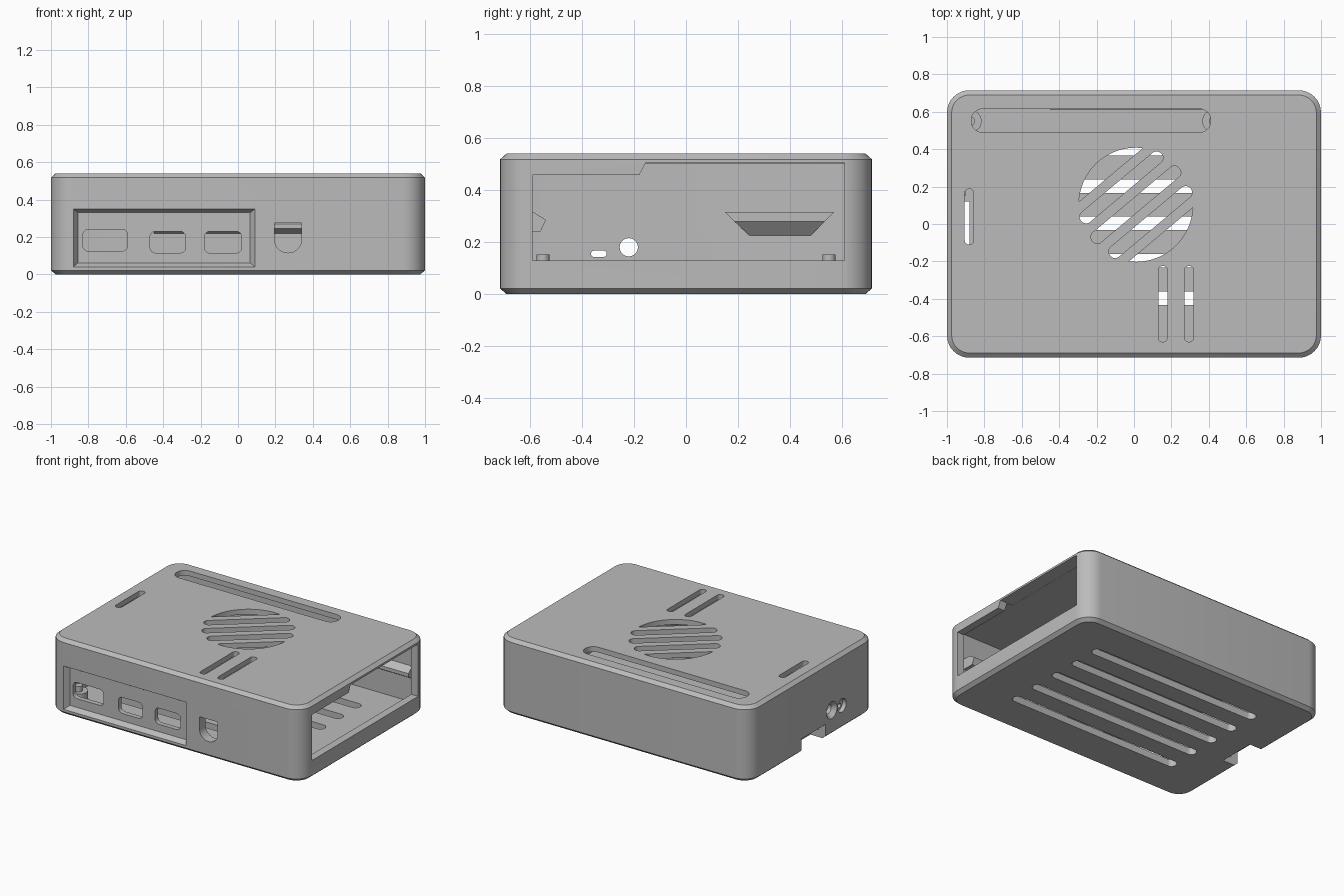
import bpy, bmesh, math
from mathutils import Vector

if "Cube" in bpy.data.objects:
    bpy.data.objects.remove(bpy.data.objects["Cube"])

grey = bpy.data.materials.new("plain grey")
grey.diffuse_color = (0.5, 0.5, 0.5, 1)
grey.use_nodes = True
grey.node_tree.nodes["Principled BSDF"].inputs["Base Color"].default_value = grey.diffuse_color

# ---------- helpers ----------
def loft(name, rings):
    """Solid through equal-length rings of 3D points, capped at both ends."""
    bm = bmesh.new()
    loops = [[bm.verts.new(p) for p in ring] for ring in rings]
    n = len(loops[0])
    for a, b in zip(loops, loops[1:]):
        for i in range(n):
            j = (i + 1) % n
            bm.faces.new((a[i], a[j], b[j], b[i]))
    bm.faces.new(loops[0])
    bm.faces.new(loops[-1])
    bmesh.ops.recalc_face_normals(bm, faces=bm.faces)
    mesh = bpy.data.meshes.new(name)
    bm.to_mesh(mesh)
    bm.free()
    mesh.materials.append(grey)
    ob = bpy.data.objects.new(name, mesh)
    bpy.context.collection.objects.link(ob)
    return ob

def place(pts, axis, d):
    """Put a 2D outline on the plane axis = d."""
    order = {'x': lambda u, v: (d, u, v), 'y': lambda u, v: (u, d, v), 'z': lambda u, v: (u, v, d)}
    return [order[axis](u, v) for u, v in pts]

def prism(name, pts, axis, lo, hi):
    return loft(name, [place(pts, axis, lo), place(pts, axis, hi)])

def rounded(x0, x1, y0, y1, r, seg=8):
    pts = []
    corners = [(x1 - r, y1 - r), (x0 + r, y1 - r), (x0 + r, y0 + r), (x1 - r, y0 + r)]
    for k, (cx, cy) in enumerate(corners):
        for i in range(seg + 1):
            a = math.pi / 2 * (k + i / seg)
            pts.append((cx + r * math.cos(a), cy + r * math.sin(a)))
    return pts

def rect(x0, x1, y0, y1):
    return [(x0, y0), (x1, y0), (x1, y1), (x0, y1)]

def circle(cx, cy, r, n=32):
    return [(cx + r * math.cos(2 * math.pi * i / n), cy + r * math.sin(2 * math.pi * i / n)) for i in range(n)]

def turned(pts, angle, cx, cy):
    c, s = math.cos(angle), math.sin(angle)
    return [(cx + u * c - v * s, cy + u * s + v * c) for u, v in pts]

def cut(body, cutter):
    m = body.modifiers.new("cut", 'BOOLEAN')
    m.operation, m.solver, m.object = 'DIFFERENCE', 'EXACT', cutter
    bpy.context.view_layer.objects.active = body
    bpy.ops.object.modifier_apply(modifier=m.name)
    bpy.data.objects.remove(cutter, do_unlink=True)

# ---------- shell: rounded box with chamfered rims ----------
def shell_ring(inset, z):
    return place(rounded(-1 + inset, 1 - inset, -.715 + inset, .715 - inset, .12 - inset), 'z', z)

case = loft("case", [shell_ring(.025, 0), shell_ring(0, .022), shell_ring(0, .518), shell_ring(.025, .54)])
cut(case, prism("cavity", rounded(-.945, .945, -.645, .655, .05), 'z', .05, .503))

# ---------- right side: large stepped port opening ----------
opening = [(-.59, .13), (.61, .13), (.61, .504), (-.155, .504), (-.18, .457), (-.59, .457)]
cut(case, prism("port_opening", opening, 'x', .9, 1.1))

# ---------- front: bevelled recess and connector holes ----------
outer, inner = rect(-.88, .09, .04, .35), rect(-.855, .065, .062, .33)
cut(case, loft("recess", [place(outer, 'y', -.8), place(outer, 'y', -.715), place(inner, 'y', -.68)]))
for x0, x1, z0, z1 in [(-.83, -.59, .125, .24), (-.47, -.28, .115, .23), (-.18, .02, .115, .23)]:
    cut(case, prism("connector", rounded(x0, x1, z0, z1, .03), 'y', -.8, -.6))
audio = [(.34, .275), (.195, .275)] + [
    (.2675 + .0725 * math.cos(a), .188 + .0725 * math.sin(a))
    for a in [math.pi * (1 + i / 16) for i in range(17)]]
cut(case, prism("audio_hole", audio, 'y', -.8, -.6))

# ---------- left side: card notch, countersunk light holes ----------
cut(case, prism("card_notch", rect(-1.1, -.88, -.15, .12), 'z', -.1, .105))
cut(case, loft("round_hole", [place(circle(-.22, .18, r), 'x', x)
                              for x, r in [(-1.1, .06), (-1, .06), (-.97, .035), (-.9, .035)]]))
cut(case, prism("light_dish", circle(-.335, .17, .048), 'x', -1.1, -.97))
cut(case, prism("light_slot", rounded(-.365, -.305, .143, .167, .011), 'x', -1.1, -.9))

# ---------- lid slots ----------
for x0, x1, y0, y1, r in [(-.87, .41, .49, .615, .06), (-.905, -.857, -.11, .187, .022),
                          (.13, .178, -.63, -.225, .022), (.27, .318, -.63, -.225, .022)]:
    cut(case, prism("lid_slot", rounded(x0, x1, y0, y1, r), 'z', .45, .6))

# ---------- round fan grille: three bars and two arc segments ----------
tilt = math.radians(40)
for off, half in [(-.121, .28), (0, .303), (.121, .28)]:
    cut(case, prism("grille_slot", turned(rounded(-half, half, off - .034, off + .034, .033), tilt, .01, .103),
                    'z', .45, .6))
for side in (0, math.pi):
    a0 = math.asin(.208 / .305)
    arc = [(.305 * math.cos(a), .305 * math.sin(a))
           for a in [a0 + (math.pi - 2 * a0) * i / 24 for i in range(25)]]
    cut(case, prism("grille_arc", turned(arc, tilt + side, .01, .103), 'z', .45, .6))

# ---------- floor vents ----------
for i in range(-2, 3):
    y = .2 * i + .003
    cut(case, prism("floor_vent", rounded(-.685, .685, y - .036, y + .036, .035), 'z', -.1, .1))

# ---------- board standoffs with pins ----------
parts = [case]
for x in (-.875, .425):
    for y in (-.55, .55):
        rings = [(.06, .045), (.06, .115), (.025, .115), (.025, .152)]
        parts.append(loft("standoff", [place(circle(x, y, r, 24), 'z', z) for r, z in rings]))

# ---------- inner clips holding the board ----------
parts.append(prism("front_clip", [(-.66, .24), (-.56, .24), (-.538, .285), (-.59, .317), (-.66, .317)],
                   'x', .45, .9))
parts.append(prism("back_clip", [(.67, .21), (.612, .245), (.612, .27), (.67, .32)], 'x', -.45, .92))
clip = [[(-.95, .15, .315), (-.95, .57, .315), (-.95, .475, .22), (-.95, .25, .22)],
        [(-.9, .15, .315), (-.9, .57, .315), (-.9, .535, .28), (-.9, .185, .28)]]
parts.append(loft("left_clip", clip))

for ob in parts:
    bpy.ops.object.select_all(action='DESELECT')
    ob.select_set(True)
    bpy.context.view_layer.objects.active = ob
    bpy.ops.object.shade_smooth_by_angle(angle=math.radians(25))
